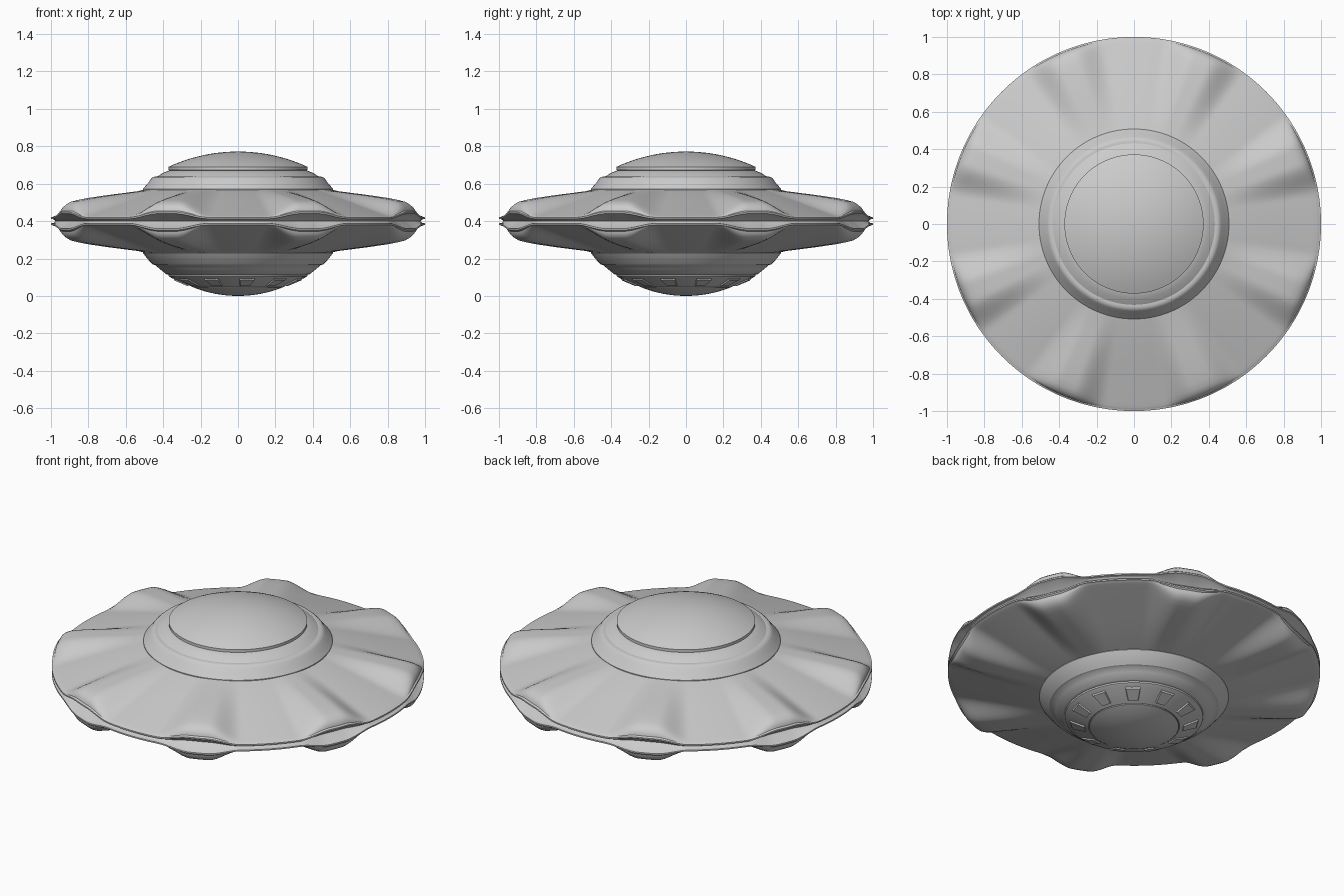
import bpy, bmesh
from math import sin, cos, pi, sqrt, radians

if "Cube" in bpy.data.objects:
    bpy.data.objects.remove(bpy.data.objects["Cube"])

MID = 0.4      # mirror plane of the disc
SEG = 256


def finish(name, bm, angle=30):
    bmesh.ops.remove_doubles(bm, verts=bm.verts, dist=1e-5)
    bmesh.ops.recalc_face_normals(bm, faces=bm.faces)
    me = bpy.data.meshes.new(name)
    bm.to_mesh(me)
    bm.free()
    ob = bpy.data.objects.new(name, me)
    bpy.context.collection.objects.link(ob)
    bpy.ops.object.select_all(action='DESELECT')
    ob.select_set(True)
    bpy.context.view_layer.objects.active = ob
    bpy.ops.object.shade_smooth_by_angle(angle=radians(angle))
    return ob


def revolve(name, rows, seg=SEG, point=None, angle=30):
    """Spin profile rows round z; point(row, theta) gives (r, z)."""
    point = point or (lambda row, t: row)
    bm = bmesh.new()
    rings = []
    for row in rows:
        ring = []
        for i in range(seg):
            t = 2 * pi * i / seg
            r, z = point(row, t)
            ring.append(bm.verts.new((r * cos(t), r * sin(t), z)))
        rings.append(ring)
    for a, b in zip(rings, rings[1:]):
        for i in range(seg):
            j = (i + 1) % seg
            bm.faces.new((a[i], a[j], b[j], b[i]))
    bmesh.ops.dissolve_degenerate(bm, dist=1e-6, edges=bm.edges)
    return finish(name, bm, angle)


def cap(r, z_rim, z_top, n=12):
    """Spherical cap profile from centre to rim."""
    h = abs(z_top - z_rim)
    R = (r * r + h * h) / (2 * h)
    s = 1 if z_top > z_rim else -1
    return [(r * k / n, z_top - s * (R - sqrt(R * R - (r * k / n) ** 2)))
            for k in range(n + 1)]


# Disc shells: radius, base height, bulge height
DISC = [(.48, .574, 0), (.55, .556, .006), (.65, .528, .022), (.75, .498, .040),
        (.85, .467, .057), (.91, .449, .064), (.945, .438, .066), (.965, .432, .062),
        (.98, .427, .054), (.988, .424, .043), (.991, .422, .033), (1.0, .420, .028),
        (1.0, .412, .028), (.985, .409, .026), (.975, .400, 0)]


def bulge(t):
    """Eight rounded swellings, centred at 22.5 degrees + 45 k."""
    d = abs((t % (pi / 4)) - pi / 8) / radians(13.5)
    if d >= 1:
        return 0
    u = min(1, (1 - d) / 0.8)
    return u * u * (3 - 2 * u)


def disc_point(side):
    def f(row, t):
        r, z, amp = row
        w = bulge(t)
        if z == .400:
            r -= .035 * w          # recessed wall inside each opening
        return r, MID + side * (z + amp * w - MID)
    return f


revolve("disc_upper_shell", DISC, 320, disc_point(1))
revolve("disc_lower_shell", DISC, 320, disc_point(-1))

# Upper dome and its collar
revolve("top_dome", cap(.372, .69, .772) + [(.372, .674), (.36, .668)], 128)
revolve("upper_collar", [(.34, .675), (.365, .672), (.40, .658), (.432, .638),
                         (.443, .638), (.455, .635), (.465, .626), (.482, .602),
                         (.50, .582), (.508, .572), (.508, .565), (.48, .56)], 128)

# Lower collar, window ring and belly
revolve("lower_collar", [(.48, .245), (.508, .238), (.508, .23), (.495, .212),
                         (.475, .188), (.455, .168), (.442, .165), (.42, .145),
                         (.385, .117), (.372, .113), (.36, .113)], 128)
revolve("window_ring", [(.35, .12), (.372, .113), (.370, .105), (.358, .097),
                        (.245, .049), (.24, .053), (.23, .053)], 128)
revolve("belly_dome", cap(.24, .046, 0) + [(.235, .06)], 128)

# Eleven tapered windows on the sloped ring
COUNT = 11
bm = bmesh.new()
for k in range(COUNT):
    t = pi + 2 * pi * k / COUNT
    loops = []
    for inset, lift in ((0, -.006), (.006, .007)):
        loop = []
        for r, w, s in ((.262, .031, 1), (.262, -.031, 1), (.347, -.044, -1), (.347, .044, -1)):
            r += s * inset
            w -= inset if w > 0 else -inset
            z = .049 + (r - .245) * .425 - lift
            loop.append(bm.verts.new((r * cos(t) - w * sin(t), r * sin(t) + w * cos(t), z)))
        loops.append(loop)
    a, b = loops
    bm.faces.new(a)
    bm.faces.new(b)
    for i in range(4):
        j = (i + 1) % 4
        bm.faces.new((a[i], a[j], b[j], b[i]))
finish("belly_windows", bm)
